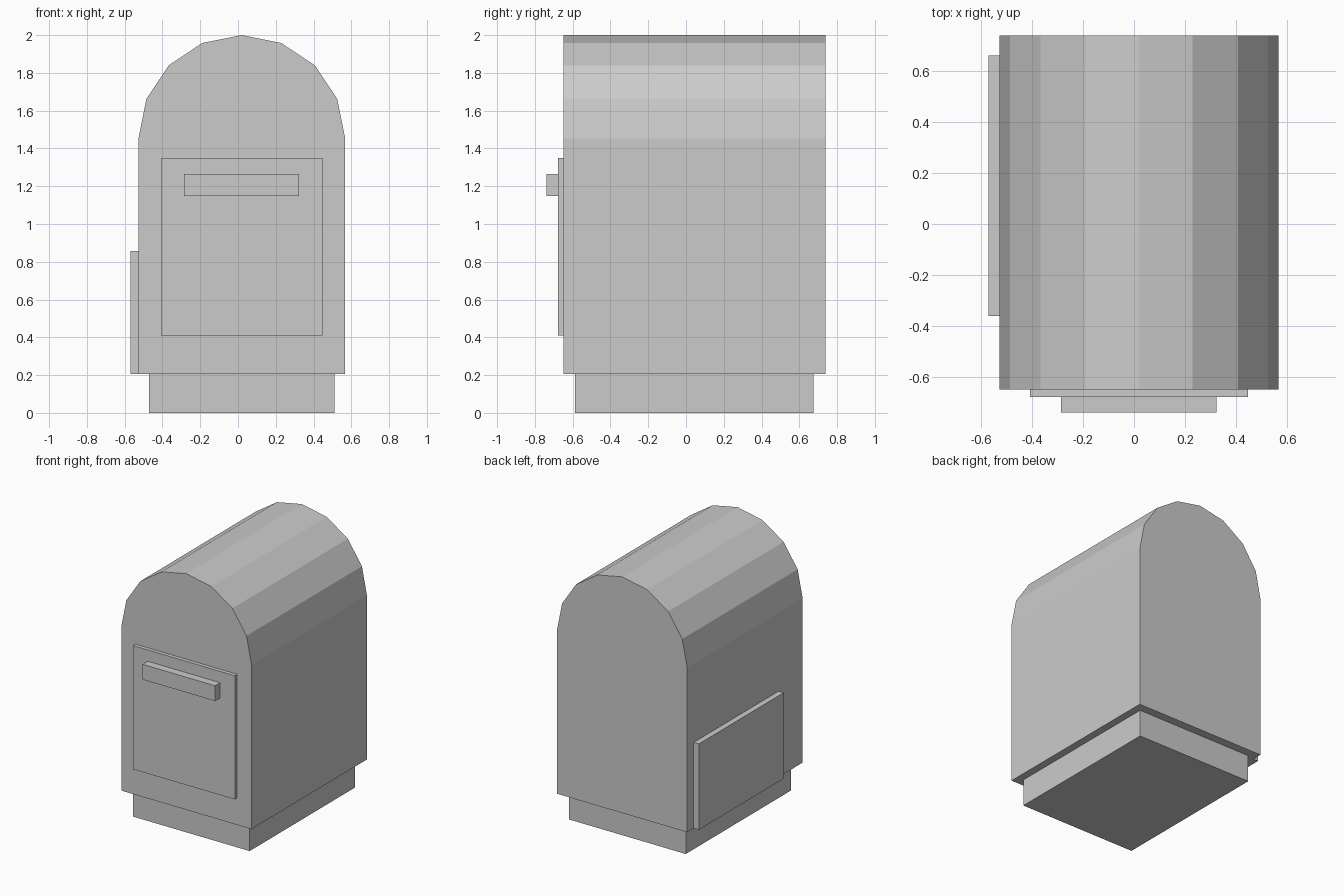
import bpy
import bmesh
import math

default = bpy.data.objects.get("Cube")
if default:
    bpy.data.objects.remove(default, do_unlink=True)

grey = bpy.data.materials.new("plain_grey")
grey.use_nodes = True
colour = (0.6, 0.6, 0.6, 1)
grey.diffuse_color = colour
grey.node_tree.nodes["Principled BSDF"].inputs["Base Color"].default_value = colour


def extrude_profile(name, profile, y0, y1):
    """Extrude an (x, z) outline from y0 back to y1."""
    bm = bmesh.new()
    face = bm.faces.new([bm.verts.new((x, y0, z)) for x, z in profile])
    moved = bmesh.ops.extrude_face_region(bm, geom=[face], use_keep_orig=True)["geom"]
    verts = [v for v in moved if isinstance(v, bmesh.types.BMVert)]
    bmesh.ops.translate(bm, vec=(0, y1 - y0, 0), verts=verts)
    bmesh.ops.recalc_face_normals(bm, faces=bm.faces)
    mesh = bpy.data.meshes.new(name)
    bm.to_mesh(mesh)
    bm.free()
    mesh.materials.append(grey)
    obj = bpy.data.objects.new(name, mesh)
    bpy.context.collection.objects.link(obj)
    return obj


def box(name, x0, x1, y0, y1, z0, z1):
    return extrude_profile(name, [(x0, z0), (x1, z0), (x1, z1), (x0, z1)], y0, y1)


# Body: straight walls under an eight-sided arch
centre, radius, bottom, spring = 0.02, 0.547, 0.205, 1.453
outline = [(centre - radius, bottom), (centre + radius, bottom)]
for i in range(9):
    a = math.pi * i / 8
    outline.append((centre + radius * math.cos(a), spring + radius * math.sin(a)))
extrude_profile("body", outline, -0.648, 0.738)

# Plinth
box("base", -0.47, 0.51, -0.588, 0.674, 0, bottom)

# Front door and pull handle
box("front_door", -0.407, 0.447, -0.677, -0.648, 0.41, 1.35)
box("door_handle", -0.286, 0.324, -0.738, -0.677, 1.148, 1.264)

# Panel on the right wall
box("side_panel", -0.57, centre - radius, -0.36, 0.66, bottom, 0.858)
